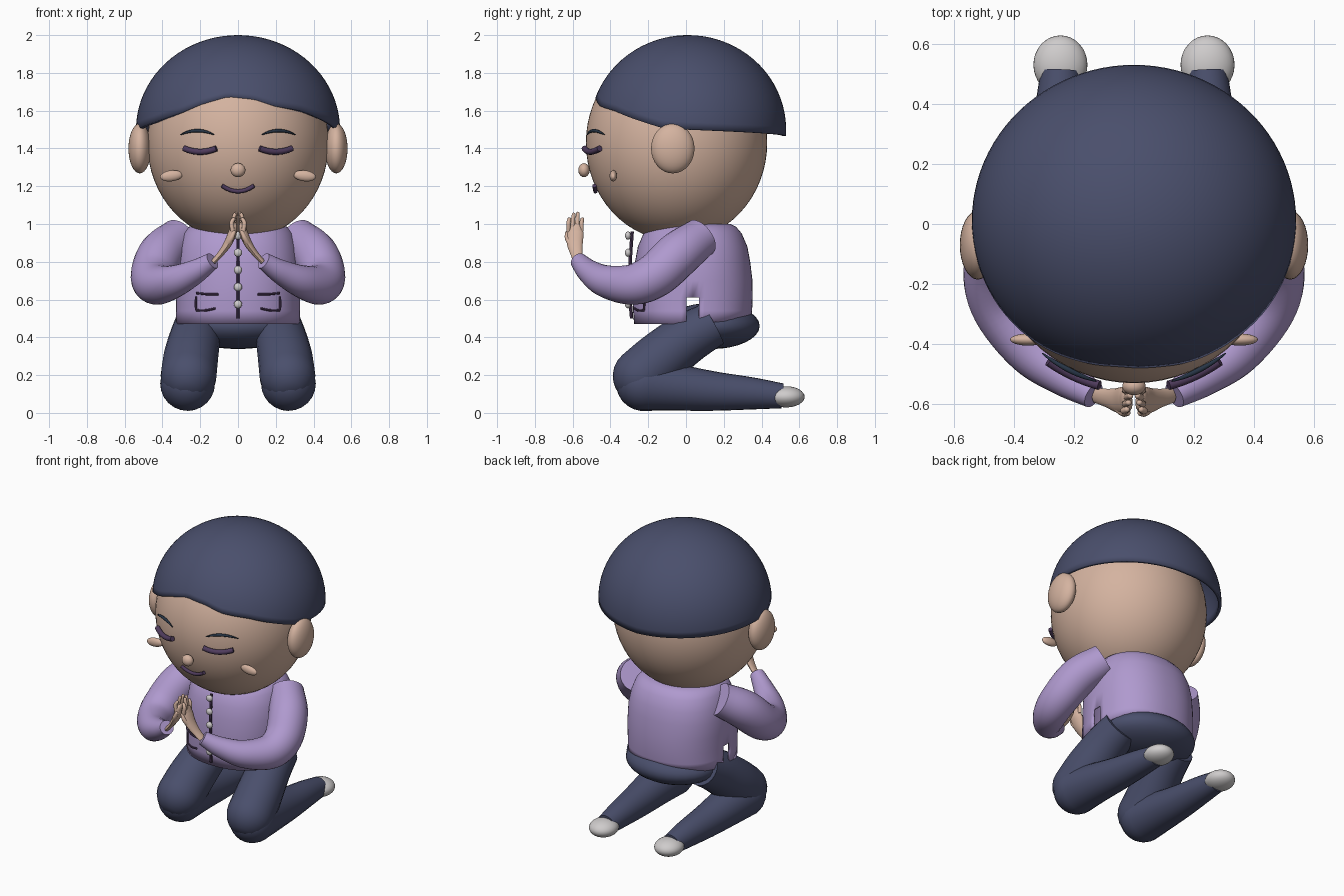
import bpy, bmesh
from math import sin, cos, pi, sqrt, radians, degrees, atan2
from mathutils import Vector, Matrix

if "Cube" in bpy.data.objects:
    bpy.data.objects.remove(bpy.data.objects["Cube"])


def material(name, rgb):
    m = bpy.data.materials.new(name)
    m.use_nodes = True
    m.diffuse_color = (*rgb, 1)
    m.node_tree.nodes["Principled BSDF"].inputs["Base Color"].default_value = (*rgb, 1)
    return m


SKIN = material("warm skin", (.66, .45, .35))
NAVY = material("navy", (.068, .078, .15))
LILAC = material("lilac", (.43, .32, .62))
PLUM = material("dark plum", (.08, .045, .11))
BROW = material("dark slate", (.02, .035, .06))
GREY = material("pale grey", (.62, .6, .6))


def finish(name, bm, mat, angle=40):
    bmesh.ops.recalc_face_normals(bm, faces=bm.faces)
    me = bpy.data.meshes.new(name)
    bm.to_mesh(me)
    bm.free()
    me.materials.append(mat)
    ob = bpy.data.objects.new(name, me)
    bpy.context.collection.objects.link(ob)
    bpy.context.view_layer.objects.active = ob
    for o in bpy.context.selected_objects:
        o.select_set(False)
    ob.select_set(True)
    bpy.ops.object.shade_smooth_by_angle(angle=radians(angle))
    return ob


def ball(name, centre, size, mat, turn=0, seg=32):
    bm = bmesh.new()
    bmesh.ops.create_uvsphere(bm, u_segments=seg, v_segments=seg // 2, radius=1)
    bm.transform(Matrix.Translation(centre) @ Matrix.Rotation(turn, 4, 'Y') @ Matrix.Diagonal((*size, 1)))
    return finish(name, bm, mat)


def spline(pts, steps):
    # Catmull-Rom through points of (x, y, z, radius)
    p = [Vector(q) for q in pts]
    p = [2 * p[0] - p[1]] + p + [2 * p[-1] - p[-2]]
    out = []
    for a, b, c, d in zip(p, p[1:], p[2:], p[3:]):
        for k in range(steps):
            t = k / steps
            out.append(.5 * (2 * b + (c - a) * t + (2 * a - 5 * b + 4 * c - d) * t * t
                             + (3 * b - a - 3 * c + d) * t ** 3))
    return out + [p[-2]]


def tube(name, pts, mat, sides=24, steps=6, round_start=False, round_end=False, flat=1):
    # Swept tube with optional domed ends; flat squeezes it across x
    path = spline(pts, steps)
    pos, rad = [q.xyz for q in path], [q.w for q in path]
    tan = [(pos[min(i + 1, len(pos) - 1)] - pos[max(i - 1, 0)]).normalized() for i in range(len(pos))]
    rings = list(zip(pos, rad, tan))
    dome = [k * pi / 12 for k in range(1, 6)]
    if round_start:
        rings = [(pos[0] - tan[0] * rad[0] * sin(a), rad[0] * cos(a), tan[0]) for a in dome[::-1]] + rings
    if round_end:
        rings += [(pos[-1] + tan[-1] * rad[-1] * sin(a), rad[-1] * cos(a), tan[-1]) for a in dome]
    bm = bmesh.new()
    u = Vector((1, 0, 0)) if abs(tan[0].x) < .9 else Vector((0, 0, 1))
    loops = []
    for c, r, t in rings:
        u = (u - t * u.dot(t)).normalized()
        v = t.cross(u)
        loops.append([bm.verts.new(c + r * (u * flat * cos(2 * pi * k / sides) + v * sin(2 * pi * k / sides)))
                      for k in range(sides)])
    bridge(bm, loops)
    bm.faces.new(loops[0])
    bm.faces.new(loops[-1])
    return finish(name, bm, mat)


def bridge(bm, loops):
    for a, b in zip(loops, loops[1:]):
        n = len(a)
        for k in range(n):
            bm.faces.new((a[k], a[(k + 1) % n], b[(k + 1) % n], b[k]))


def shell(ob, thickness):
    mod = ob.modifiers.new("thickness", 'SOLIDIFY')
    mod.thickness, mod.offset = thickness, -1


# Head, ears and nose
HEAD, HR = Vector((0, -.05, 1.43)), Vector((.48, .48, .52))
ball("head", HEAD, HR, SKIN, seg=64)
ball("nose", (0, -.54, 1.285), (.039, .03, .037), SKIN)


def face_point(x, z, lift, r):
    k = 1 - (x / HR.x) ** 2 - ((z - HEAD.z) / HR.z) ** 2
    return (x, HEAD.y - HR.y * sqrt(max(k, 0)) - lift, z, r)


def face_line(name, x0, x1, z, bow, r, mat, lift, taper=0):
    pts = []
    for i in range(9):
        s = i / 4 - 1
        pts.append(face_point(x0 + (x1 - x0) * i / 8, z + bow * (1 - s * s), lift, r * (1 - taper * s * s)))
    tube(name, pts, mat, sides=12, steps=3)


face_line("mouth", -.085, .085, 1.203, -.03, .011, PLUM, .012)
for side, s in (("left", 1), ("right", -1)):
    ball(side + "_ear", (s * .52, -.07, 1.4), (.06, .115, .132), SKIN)
    ball(side + "_cheek", (s * .353, -.385, 1.255), (.06, .02, .029), SKIN, turn=s * .12)
    face_line(side + "_closed_eye", s * .115, s * .285, 1.4, -.018, .016, PLUM, .022)
    face_line(side + "_eyebrow", s * .125, s * .305, 1.472, .022, .009, BROW, .012, taper=.75)

# Hair cap with a wavy lower edge: (angle from the front, height)
EDGE = [(-180, 1.465), (-90, 1.5), (-75, 1.505), (-57, 1.535), (-35, 1.59), (-22, 1.635), (-6, 1.675),
        (10, 1.66), (22, 1.625), (40, 1.6), (57, 1.555), (75, 1.508), (90, 1.5), (180, 1.465)]


def edge_height(a):
    for (a0, z0), (a1, z1) in zip(EDGE, EDGE[1:]):
        if a <= a1:
            return z0 + (z1 - z0) * (a - a0) / (a1 - a0)
    return EDGE[-1][1]


bm = bmesh.new()
loops = []
N, ROWS = 96, 20
for j in range(ROWS):
    loop = []
    for k in range(N):
        a = -pi + 2 * pi * k / N
        low = (edge_height(degrees(a)) - 1.5) / .5
        lat = atan2(low, sqrt(1 - low * low))
        lat += (pi / 2 - lat) * j / ROWS
        loop.append(bm.verts.new((.54 * cos(lat) * sin(a), .01 - .52 * cos(lat) * cos(a), 1.5 + .5 * sin(lat))))
    loops.append(loop)
bridge(bm, loops)
top = bm.verts.new((0, .01, 2))
for k in range(N):
    bm.faces.new((loops[-1][k], loops[-1][(k + 1) % N], top))
shell(finish("hair", bm, NAVY), .02)

# Jacket: rounded body with a vent in the hem on each side
bm = bmesh.new()
loops = []
for z, rx, ry in [(.47, .33, .31), (.54, .33, .315), (.61, .33, .318), (.7, .332, .317), (.8, .33, .305),
                  (.88, .315, .29), (.95, .29, .26), (.985, .26, .23), (1, .22, .2)]:
    loop = []
    for k in range(80):
        c, s = cos(2 * pi * k / 80), sin(2 * pi * k / 80)
        x, y = [abs(q) ** .88 * (1 if q > 0 else -1) for q in (c, s)]
        lift = .03 * max(0, s) if z < .5 else 0
        loop.append(bm.verts.new((rx * x, .035 + ry * y, z + lift)))
    loops.append(loop)
bridge(bm, loops)
bm.faces.new(loops[-1])
vent = [f for f in bm.faces if f.calc_center_median().z < .61 and abs(f.calc_center_median().y - .035) < .036]
bmesh.ops.delete(bm, geom=vent, context='FACES')
shell(finish("jacket", bm, LILAC), .012)

# Front placket, buttons and pocket seams
tube("placket", [(0, -.288, .5, .009), (0, -.295, .6, .009), (0, -.295, .8, .009), (0, -.285, .96, .009)],
     PLUM, sides=8)
for i in range(5):
    ball("button_%d" % (i + 1), (0, -.307, .575 + .091 * i), (.022, .016, .022), GREY, seg=16)
for side, s in (("left", 1), ("right", -1)):
    for part, seam in (("flap", [(.105, .628), (.16, .628), (.22, .634)]),
                       ("edge", [(.222, .615), (.224, .58), (.222, .545)]),
                       ("base", [(.12, .553), (.17, .543), (.222, .543)])):
        pts = []
        for x, z in seam:
            y = .03 - .318 * (1 - (x / .33) ** (2 / .88)) ** .44
            pts.append((s * x, y, z, .006))
        tube("%s_pocket_%s" % (side, part), pts, PLUM, sides=8)

# Sleeves, hands, legs and feet
for side, s in (("left", 1), ("right", -1)):
    def limb(name, pts, mat, **kw):
        tube(side + "_" + name, [(s * x, y, z, r) for x, y, z, r in pts], mat, **kw)

    limb("sleeve", [(.31, .08, .93, .105), (.405, -.04, .84, .122), (.45, -.16, .73, .118),
                    (.43, -.28, .68, .108), (.34, -.42, .695, .087), (.23, -.51, .745, .065),
                    (.135, -.57, .805, .045)], LILAC)
    limb("palm", [(.13, -.57, .8, .026), (.09, -.58, .845, .032), (.055, -.588, .895, .042),
                  (.032, -.588, .945, .046), (.026, -.588, .97, .04)], SKIN, sides=16, flat=.5, round_end=True)
    for i, tip in enumerate((1.035, 1.06, 1.065, 1.035)):
        y = -.622 + .023 * i
        x = .012 + .006 * abs(i - 2)
        limb("finger_%d" % (i + 1), [(.028, y, .96, .012), (x + .01, y, 1.005, .012), (x, y + .004, tip - .01, .01)],
             SKIN, sides=10, steps=3, round_end=True)
    limb("thumb", [(.055, -.61, .89, .016), (.035, -.628, .925, .014), (.022, -.628, .955, .011)],
         SKIN, sides=10, steps=3, round_end=True)
    limb("thigh", [(.215, .14, .47, .12), (.23, 0, .39, .135), (.25, -.13, .29, .145), (.262, -.24, .195, .148)],
         NAVY, round_end=True)
    limb("shin", [(.267, -.225, .155, .145), (.265, -.05, .135, .124), (.258, .15, .115, .104),
                  (.25, .35, .103, .085), (.245, .51, .09, .066)], NAVY, round_start=True)
    ball(side + "_foot", (s * .245, .53, .085), (.09, .098, .056), GREY)

ball("hips", (0, .135, .46), (.31, .255, .122), NAVY)
